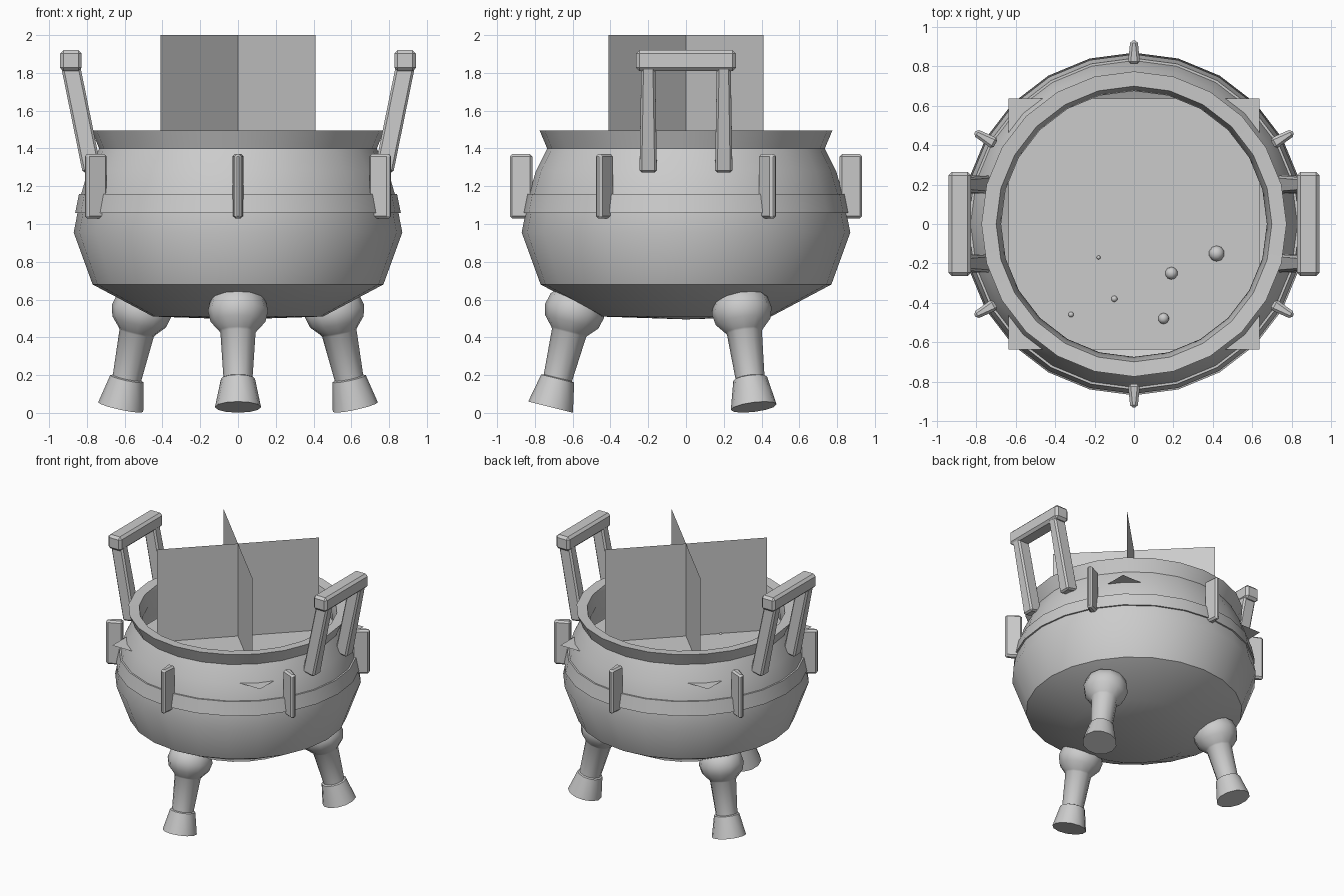
import bpy, bmesh
from math import pi, sin, cos, radians
from mathutils import Matrix

cube = bpy.data.objects.get("Cube")
if cube:
    bpy.data.objects.remove(cube, do_unlink=True)

GREY = (0.6, 0.6, 0.6, 1)
mat = bpy.data.materials.new("plain grey")
mat.use_nodes = True
mat.diffuse_color = GREY
mat.node_tree.nodes["Principled BSDF"].inputs["Base Color"].default_value = GREY


def finish(name, bm, matrix=Matrix(), smooth=None):
    """Turn a bmesh into a named object, placed and shaded."""
    mesh = bpy.data.meshes.new(name)
    bm.to_mesh(mesh)
    bm.free()
    mesh.materials.append(mat)
    ob = bpy.data.objects.new(name, mesh)
    bpy.context.collection.objects.link(ob)
    ob.matrix_world = matrix
    if smooth:
        bpy.ops.object.select_all(action='DESELECT')
        ob.select_set(True)
        bpy.context.view_layer.objects.active = ob
        bpy.ops.object.shade_smooth_by_angle(angle=radians(smooth))
    return ob


def lathe(name, profile, sides, matrix=Matrix(), smooth=40):
    """Revolve (radius, height) points around z; zero radius makes a pole."""
    bm = bmesh.new()
    rings = []
    for r, z in profile:
        n = sides if r else 1
        rings.append([bm.verts.new((r * cos(2 * pi * i / sides),
                                    r * sin(2 * pi * i / sides), z)) for i in range(n)])
    for a, b in zip(rings, rings[1:]):
        for i in range(sides):
            j = (i + 1) % sides
            quad = [a[i % len(a)], a[j % len(a)], b[j % len(b)], b[i % len(b)]]
            bm.faces.new(list(dict.fromkeys(quad)))
    return finish(name, bm, matrix, smooth)


def block(name, size, matrix, bevel, taper=None):
    """Bevelled box; taper(v) may move each corner first."""
    bm = bmesh.new()
    bmesh.ops.create_cube(bm, size=1)
    for v in bm.verts:
        v.co = [c * s for c, s in zip(v.co, size)]
        if taper:
            taper(v.co)
    bmesh.ops.bevel(bm, geom=bm.edges[:], offset=bevel, segments=1, affect='EDGES')
    return finish(name, bm, matrix)


def around(angle, x, y, z, tilt=0):
    """Place something at a compass angle around the pot."""
    return (Matrix.Rotation(radians(angle), 4, 'Z') @ Matrix.Translation((x, y, z))
            @ Matrix.Rotation(radians(tilt), 4, 'Y'))


# Pot: outside from the bottom up, over the flared rim and down the inside
lathe("pot", [(0, 0.495), (0.45, 0.51), (0.77, 0.68), (0.87, 0.955), (0.83, 1.16),
              (0.795, 1.28), (0.735, 1.4), (0.775, 1.495), (0.7, 1.49), (0.675, 1.4),
              (0.72, 1.28), (0.76, 0.96), (0.68, 0.74), (0.4, 0.6), (0, 0.58)], 24)

# Raised belt round the belly
lathe("belt", [(0.85, 1.058), (0.862, 1.058), (0.842, 1.16), (0.825, 1.16)], 24)

# Legs: ball joint, tapered shin and flared foot
LEG = [(0, 0.12), (0.1, 0.105), (0.145, 0.06), (0.16, 0), (0.145, -0.06), (0.1, -0.11),
       (0.093, -0.12), (0.077, -0.365), (0.09, -0.37), (0.122, -0.525), (0, -0.525)]
for name, angle in (("front", -90), ("left", 30), ("right", 150)):
    lathe(name + "_leg", LEG, 12, around(angle, 0.59, 0, 0.54, -14))


# Upright studs round the belly, narrowing outwards
def narrow(co):
    if co.x > 0:
        co.y *= 0.6


for i in range(6):
    block(f"stud_{i + 1}", (0.12, 0.062, 0.34), around(30 + 60 * i, 0.873, 0, 1.2),
          0.013, narrow)


# Handles: two leaning posts and a cross bar on each side
def thin_top(co):
    if co.z > 0:
        co.y *= 0.8


for side, angle in (("left", 0), ("right", 180)):
    block(side + "_handle_bar", (0.115, 0.53, 0.11), around(angle, 0.885, 0, 1.865), 0.018)
    for n, y in (("a", -0.2), ("b", 0.2)):
        block(f"{side}_handle_post_{n}", (0.1, 0.092, 0.57),
              around(angle, 0.83, y, 1.56, 11.5), 0.012, thin_top)

# Square liquid sheet whose corners poke through the pot
LEVEL = 1.28
bm = bmesh.new()
bmesh.ops.create_grid(bm, x_segments=1, y_segments=1, size=0.637)
finish("liquid", bm, Matrix.Translation((0, 0, LEVEL)))

# Bubbles on the liquid
for i, (x, y, r) in enumerate([(0.42, -0.15, 0.04), (0.19, -0.25, 0.032), (0.15, -0.48, 0.028),
                               (-0.1, -0.38, 0.016), (-0.32, -0.46, 0.014), (-0.18, -0.17, 0.01)]):
    bm = bmesh.new()
    bmesh.ops.create_icosphere(bm, subdivisions=2, radius=r)
    finish(f"bubble_{i + 1}", bm, Matrix.Translation((x, y, LEVEL)), 60)

# Two crossed upright steam cards on the diagonals
for i, angle in enumerate((45, 135)):
    bm = bmesh.new()
    corners = [(-0.58, LEVEL), (0.58, LEVEL), (0.58, 2), (-0.58, 2)]
    bm.faces.new([bm.verts.new((x, 0, z)) for x, z in corners])
    finish(f"steam_card_{i + 1}", bm, Matrix.Rotation(radians(angle), 4, 'Z'))
